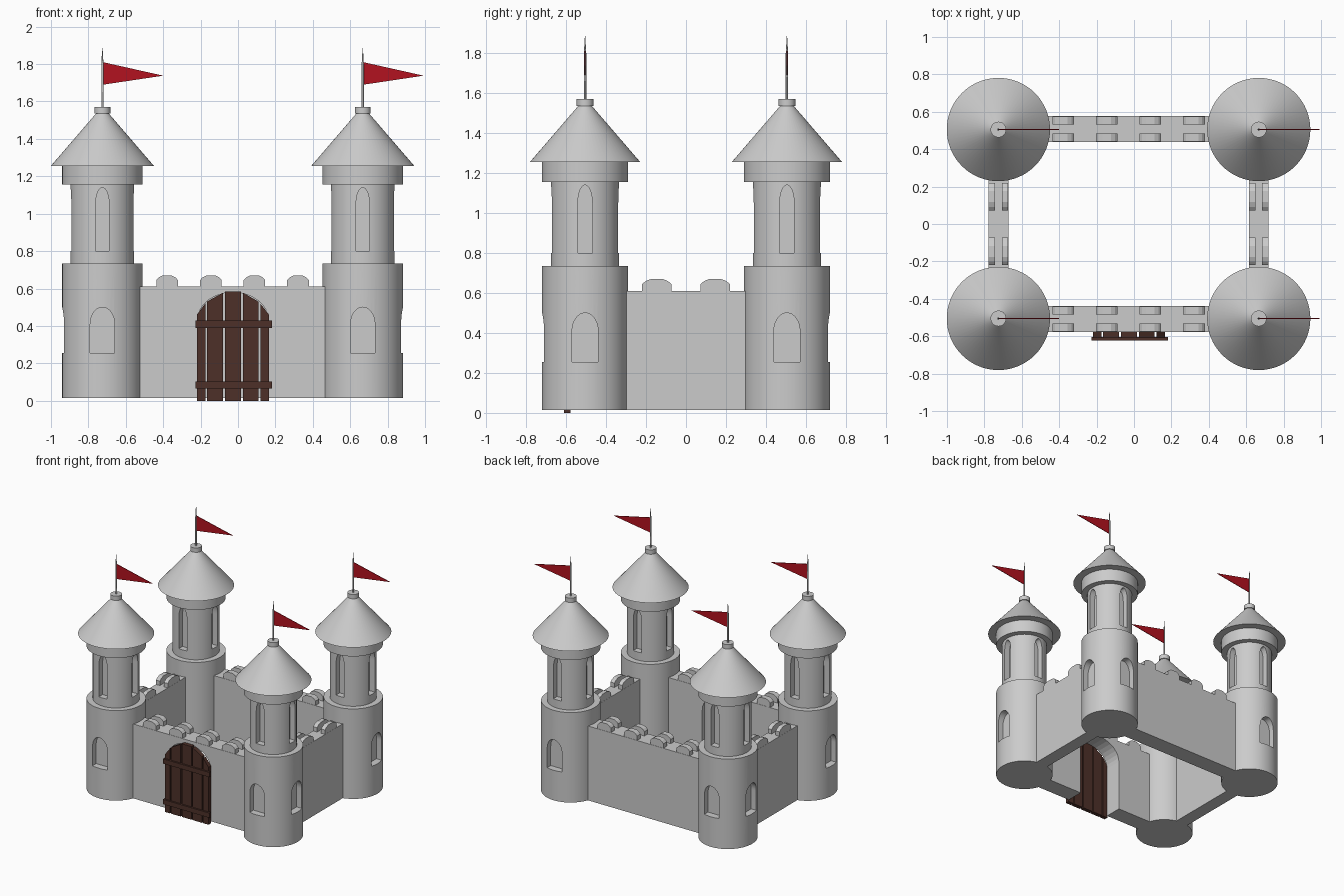
import bpy, bmesh
from math import pi, sin, cos, radians
from mathutils import Matrix

if "Cube" in bpy.data.objects:
    bpy.data.objects.remove(bpy.data.objects["Cube"])

CX, TX, TY = -0.029, 0.696, 0.505      # castle centre line, tower offsets


def add(name, bm, mat=None, smooth=False):
    bmesh.ops.recalc_face_normals(bm, faces=bm.faces)
    me = bpy.data.meshes.new(name)
    bm.to_mesh(me)
    bm.free()
    ob = bpy.data.objects.new(name, me)
    bpy.context.collection.objects.link(ob)
    if mat:
        me.materials.append(mat)
    if smooth:
        smooth_by_angle(ob)
    return ob


def smooth_by_angle(ob):
    bpy.ops.object.select_all(action='DESELECT')
    ob.select_set(True)
    bpy.context.view_layer.objects.active = ob
    bpy.ops.object.shade_smooth_by_angle(angle=radians(30))


def lathe(name, profile, n=64, smooth=True):
    """Closed solid from (radius, z) points, ends capped."""
    bm = bmesh.new()
    rings = [[bm.verts.new((r * cos(2 * pi * i / n), r * sin(2 * pi * i / n), z))
              for i in range(n)] for r, z in profile]
    for a, b in zip(rings, rings[1:]):
        for i in range(n):
            j = (i + 1) % n
            bm.faces.new((a[i], a[j], b[j], b[i]))
    bm.faces.new(rings[0])
    bm.faces.new(rings[-1])
    return add(name, bm, smooth=smooth)


def prism(name, pts, lo, hi, axis='y', mat=None):
    """Outline in (u, z) extruded from lo to hi along the axis."""
    bm = bmesh.new()
    put = (lambda u, z, d: (u, d, z)) if axis == 'y' else (lambda u, z, d: (d, u, z))
    a = [bm.verts.new(put(u, z, lo)) for u, z in pts]
    b = [bm.verts.new(put(u, z, hi)) for u, z in pts]
    bm.faces.new(a)
    bm.faces.new(b)
    for i in range(len(pts)):
        j = (i + 1) % len(pts)
        bm.faces.new((a[i], a[j], b[j], b[i]))
    return add(name, bm, mat)


def rect(u0, u1, z0, z1):
    return [(u0, z0), (u1, z0), (u1, z1), (u0, z1)]


def arch(c, half, z0, spring, top, n=16):
    return [(c - half, z0), (c + half, z0)] + [
        (c + half * cos(pi * i / n), spring + (top - spring) * sin(pi * i / n))
        for i in range(n + 1)]


def cut(ob, cutters):
    for c in cutters:
        m = ob.modifiers.new('cut', 'BOOLEAN')
        m.operation, m.solver, m.object = 'DIFFERENCE', 'EXACT', c
    dg = bpy.context.evaluated_depsgraph_get()
    me = bpy.data.meshes.new_from_object(ob.evaluated_get(dg))
    ob.modifiers.clear()
    ob.data = me
    for c in cutters:
        bpy.data.objects.remove(c)


def material(name, rgb):
    m = bpy.data.materials.new(name)
    m.diffuse_color = (*rgb, 1)
    m.use_nodes = True
    m.node_tree.nodes["Principled BSDF"].inputs["Base Color"].default_value = m.diffuse_color
    return m


red = material('flag_red', (0.45, 0.006, 0.014))
wood = material('door_wood', (0.075, 0.03, 0.022))

# tower body with recessed arched windows (low ones on the two outer sides)
body = lathe('tower_body', [(.215, .015), (.215, .735), (.17, .735), (.17, 1.155),
                            (.215, 1.155), (.215, 1.255)], smooth=False)
low, high = arch(0, .065, .255, .41, .5), arch(0, .036, .8, 1.05, 1.14)
cutters = [prism('cutter', low, -.3, -.16, ax) for ax in 'xy']
cutters += [prism('cutter', high, s * .3, s * .12, ax) for ax in 'xy' for s in (-1, 1)]
cut(body, cutters)
smooth_by_angle(body)

# roof, finial, pole and flag
roof = lathe('tower_roof', [(.276, 1.255), (.022, 1.55)])
cap = lathe('roof_cap', [(.042, 1.535), (.042, 1.57)], 32)
pole = lathe('flag_pole', [(.006, 1.56), (.006, 1.8), (.001, 1.885)], 12)
flag = prism('flag', [(.004, 1.69), (.325, 1.738), (.004, 1.81)], -.002, .002, mat=red)

# four towers, bodies turned so the low windows face outward
corners = [(-1, -1), (1, -1), (1, 1), (-1, 1)]
for k, (sx, sy) in enumerate(corners):
    for part in (body, roof, cap, pole, flag):
        ob = part.copy()
        ob.name = part.name + '_' + str(k + 1)
        ob.location = (CX + sx * TX, sy * TY, 0)
        if part is body:
            ob.rotation_euler.z = k * pi / 2
        bpy.context.collection.objects.link(ob)
for part in (body, roof, cap, pole, flag):
    bpy.data.objects.remove(part)


# battlement: rounded-corner block in two parallel leaves
def merlon(c, h):
    return [(c - h, .6), (c - h, .645), (c - h * .75, .66), (c - h * .4, .67),
            (c + h * .4, .67), (c + h * .75, .66), (c + h, .645), (c + h, .6)]


def leaves(name, c, h, mid, outer, inner, axis):
    for s in (-1, 1):
        prism(name, merlon(c, h), mid + s * inner, mid + s * outer, axis)


# front and back walls
for side, s in (('front', -1), ('back', 1)):
    wall = prism(side + '_wall', rect(CX - .6, CX + .6, .015, .61),
                 s * .508 - .07, s * .508 + .07)
    if side == 'front':
        cut(wall, [prism('cutter', arch(-.027, .19, -.1, .43, .58), -.7, -.3)])
    for i in range(4):
        leaves(side + '_merlon', CX + (i - 1.5) * .233, .058, s * .508, .068, .024, 'y')

# side walls
for side, s in (('left', -1), ('right', 1)):
    x = CX + s * TX
    prism(side + '_wall', rect(-.4, .4, .015, .61), x - .053, x + .053, 'x')
    for t in (-1, 1):
        leaves(side + '_merlon', t * .146, .073, x, .052, .018, 'x')

# plank door with arched top and two crossbars
planks = [(-.22, -.175, .46, .52), (-.166, -.08, .53, .578), (-.07, .016, .585, .585),
          (.026, .109, .578, .53), (.119, .166, .52, .46)]
for a, b, za, zb in planks:
    prism('door_plank', [(a, 0), (b, 0), (b, zb), (a, za)], -.61, -.578, mat=wood)
for z in (.065, .39):
    prism('door_crossbar', rect(-.228, .183, z, z + .038), -.624, -.605, mat=wood)
